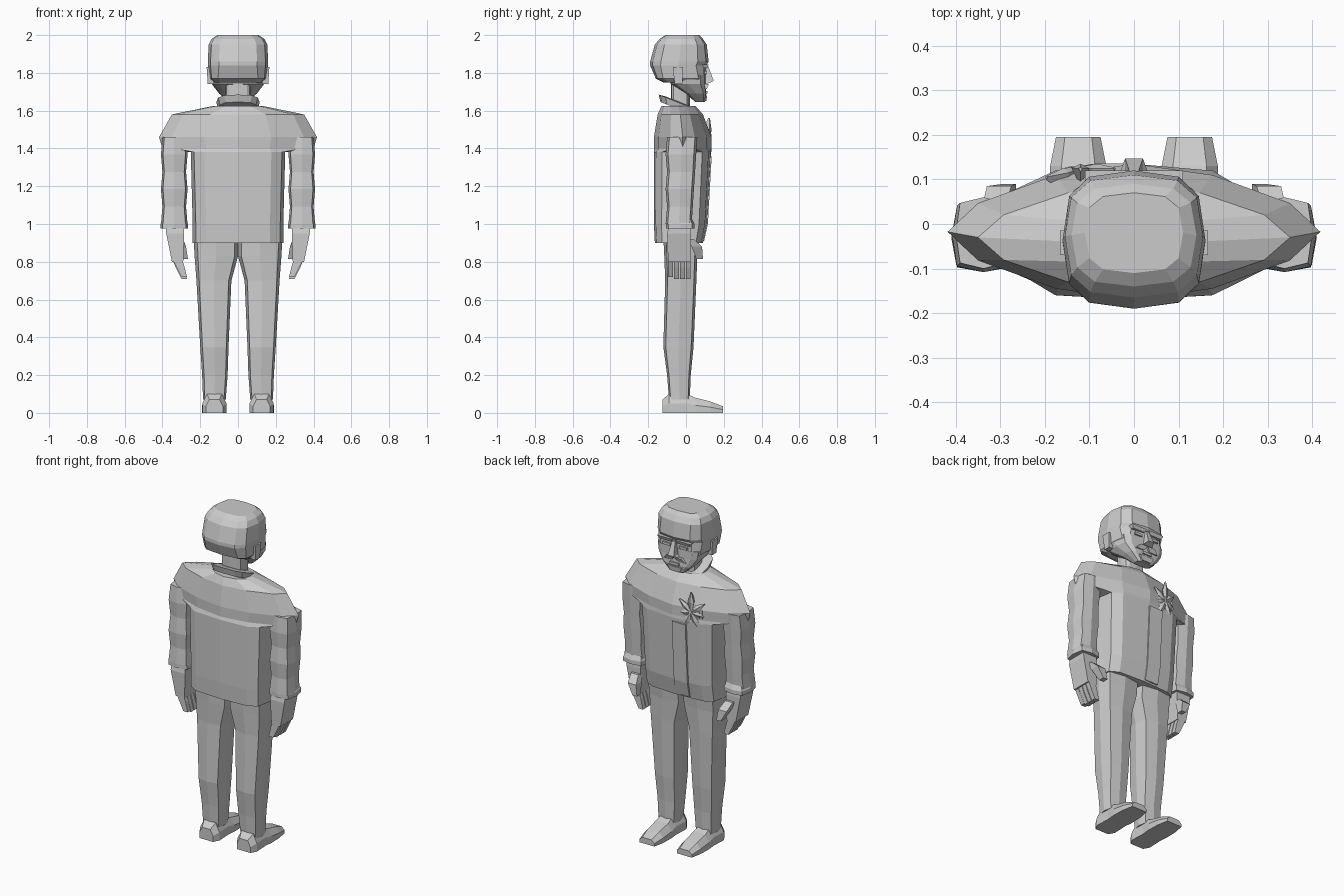
import bpy, bmesh
from math import sin, cos, pi, copysign
from mathutils import Vector

default_cube = bpy.data.objects.get("Cube")
if default_cube:
    bpy.data.objects.remove(default_cube)

tone = 0.6
grey = bpy.data.materials.new("plain_grey")
grey.use_nodes = True
grey.diffuse_color = (tone, tone, tone, 1)
shader = grey.node_tree.nodes["Principled BSDF"]
shader.inputs["Base Color"].default_value = grey.diffuse_color


def loft(name, rings, mirrored=False):
    """Skin closed rings of points, cap both ends, optionally mirror the part."""
    bm = bmesh.new()
    loops = [[bm.verts.new(point) for point in ring] for ring in rings]
    count = len(loops[0])
    for lower, upper in zip(loops, loops[1:]):
        for i in range(count):
            following = (i + 1) % count
            bm.faces.new((lower[i], lower[following], upper[following], upper[i]))
    bm.faces.new(loops[0])
    bm.faces.new(loops[-1])
    bmesh.ops.recalc_face_normals(bm, faces=bm.faces)
    mesh = bpy.data.meshes.new(name)
    bm.to_mesh(mesh)
    bm.free()
    mesh.materials.append(grey)
    part = bpy.data.objects.new(name, mesh)
    bpy.context.collection.objects.link(part)
    if mirrored:
        modifier = part.modifiers.new("Mirror", 'MIRROR')
        modifier.use_mirror_merge = False


def signed_power(value, power):
    return copysign(abs(value) ** power, value)


def ring(height, inner, outer, back, front, boxiness=4, sides=8):
    """Superellipse section: low boxiness is pointed, high is square."""
    centre = Vector(((inner + outer) / 2, (back + front) / 2, height))
    points = []
    for i in range(sides):
        angle = 2 * pi * i / sides
        x = signed_power(cos(angle), 2 / boxiness) * (outer - inner) / 2
        y = signed_power(sin(angle), 2 / boxiness) * (front - back) / 2
        points.append(centre + Vector((x, y, 0)))
    return points


def body_ring(height, width, back, front, boxiness=4):
    """Section that is symmetric about the middle of the figure."""
    return ring(height, -width, width, back, front, boxiness, sides=12)


def slab(height, inner, outer, back, front):
    """Rectangular section."""
    return [Vector((x, y, height)) for x, y in
            ((inner, back), (outer, back), (outer, front), (inner, front))]


# Jacket: boxy body that flares into wide, pointed shoulders
pointed = 1.6
loft("jacket", [
    body_ring(height=.9, width=.24, back=-.165, front=.09),
    body_ring(height=1, width=.24, back=-.17, front=.11),
    body_ring(height=1.38, width=.25, back=-.17, front=.13),
    body_ring(height=1.4, width=.4, back=-.17, front=.135, boxiness=pointed),
    body_ring(height=1.46, width=.418, back=-.17, front=.135, boxiness=pointed),
    body_ring(height=1.58, width=.35, back=-.15, front=.09, boxiness=pointed),
    body_ring(height=1.625, width=.13, back=-.13, front=.05, boxiness=2),
])
loft("jacket_placket", [
    slab(height, inner=-.09, outer=0, back=0, front=chest + .006)
    for height, chest in ((.91, .09), (1, .11), (1.36, .13))])

# Sleeves narrow gently and swell at the elbow; a flared cuff closes them
sleeve = []
for step in range(6):
    drop = step / 5
    swell = .008 * (step % 2)
    sleeve.append(ring(height=1.46 - .46 * drop, inner=.275 - swell, outer=.4 + swell,
                       back=-.1 - swell, front=.06 - .03 * drop))
loft("sleeve", sleeve, mirrored=True)
loft("cuff", [
    ring(height=1.03, inner=.28, outer=.39, back=-.09, front=.03),
    ring(height=1, inner=.265, outer=.41, back=-.105, front=.045),
    ring(height=.975, inner=.265, outer=.41, back=-.105, front=.045),
], mirrored=True)

# Hands: slab palm, four curled fingers, thumb to the front
loft("palm", [
    slab(height=1, inner=.29, outer=.38, back=-.09, front=.02),
    slab(height=.95, inner=.285, outer=.38, back=-.1, front=.025),
    slab(height=.8, inner=.29, outer=.35, back=-.095, front=.025),
], mirrored=True)
for number in range(4):
    back = -.094 + .031 * number
    front = back + .026
    tip = .71 + .01 * (number == 0)
    loft(f"finger_{number + 1}", [
        slab(height=.82, inner=.3, outer=.35, back=back, front=front),
        slab(height=tip + .06, inner=.285, outer=.33, back=back, front=front),
        slab(height=tip, inner=.27, outer=.3, back=back, front=front),
    ], mirrored=True)
loft("thumb", [
    slab(height=.92, inner=.29, outer=.34, back=0, front=.04),
    slab(height=.88, inner=.275, outer=.33, back=.03, front=.085),
    slab(height=.815, inner=.265, outer=.295, back=.055, front=.09),
], mirrored=True)

# Trousers: legs meet at the crotch, break at the knee and taper to the ankle
loft("trouser_leg", [
    ring(height=.93, inner=0, outer=.235, back=-.12, front=.07),
    ring(height=.83, inner=0, outer=.23, back=-.115, front=.06),
    ring(height=.7, inner=.035, outer=.22, back=-.11, front=.055),
    ring(height=.35, inner=.05, outer=.2, back=-.12, front=.04),
    ring(height=.2, inner=.055, outer=.19, back=-.1, front=.025),
    ring(height=.07, inner=.065, outer=.185, back=-.09, front=.02),
], mirrored=True)


def shoe_ring(along, width, top):
    """Flat-soled section with chamfered upper edges, across the foot."""
    middle = .125
    outline = ((-1, 0), (1, 0), (1, top / 2), (.6, top), (-.6, top), (-1, top / 2))
    return [Vector((middle + side * width, along, height)) for side, height in outline]


# Shoes run from heel to toe
loft("shoe", [
    shoe_ring(along=-.125, width=.045, top=.07),
    shoe_ring(along=-.09, width=.064, top=.1),
    shoe_ring(along=0, width=.06, top=.1),
    shoe_ring(along=.05, width=.065, top=.08),
    shoe_ring(along=.13, width=.063, top=.06),
    shoe_ring(along=.195, width=.05, top=.035),
], mirrored=True)

# Neck and a collar that dips towards the chest
loft("neck", [body_ring(height, width=.066, back=-.08, front=.02) for height in (1.6, 1.8)])
collar = [
    body_ring(height=1.61, width=.105, back=-.135, front=.05, boxiness=3),
    body_ring(height=1.645, width=.115, back=-.145, front=.06, boxiness=3),
    body_ring(height=1.65, width=.08, back=-.11, front=.03, boxiness=3),
]
for point in sum(collar, []):
    point.z -= .4 * (point.y + .045)
loft("collar", collar)

# Head: faceted skull and tapering jaw
loft("skull", [
    body_ring(height=1.75, width=.13, back=-.12, front=.1),
    body_ring(height=1.77, width=.15, back=-.16, front=.105),
    body_ring(height=1.84, width=.16, back=-.19, front=.108, boxiness=3),
    body_ring(height=1.86, width=.16, back=-.19, front=.12, boxiness=3),
    body_ring(height=1.95, width=.155, back=-.165, front=.11, boxiness=3),
    body_ring(height=1.98, width=.14, back=-.14, front=.09, boxiness=3),
    body_ring(height=2, width=.11, back=-.11, front=.07, boxiness=3),
])
loft("jaw", [
    body_ring(height=1.79, width=.146, back=-.1, front=.105),
    body_ring(height=1.74, width=.138, back=-.08, front=.105),
    body_ring(height=1.69, width=.1, back=0, front=.108),
    body_ring(height=1.645, width=.05, back=.05, front=.1),
])
loft("ear", [
    slab(height=1.74, inner=.13, outer=.16, back=-.06, front=-.02),
    slab(height=1.83, inner=.13, outer=.166, back=-.07, front=-.015),
], mirrored=True)

# Face details, all rooted inside the head
root = .05
loft("nose", [
    slab(height=1.745, inner=-.03, outer=.03, back=root, front=.12),
    slab(height=1.757, inner=-.02, outer=.02, back=root, front=.147),
    slab(height=1.835, inner=-.01, outer=.01, back=root, front=.118),
])
loft("brow", [
    slab(height=1.825, inner=.02, outer=.1, back=root, front=.112),
    slab(height=1.845, inner=.01, outer=.11, back=root, front=.12),
], mirrored=True)
loft("eye", [slab(height, inner=.03, outer=.08, back=root, front=.11)
             for height in (1.795, 1.81)], mirrored=True)
loft("moustache", [
    slab(height=1.715, inner=.02, outer=.075, back=root, front=.11),
    slab(height=1.74, inner=0, outer=.05, back=root, front=.12),
], mirrored=True)
loft("lower_lip", [slab(height, inner=-.03, outer=.03, back=root, front=.115)
                   for height in (1.69, 1.705)])
loft("chin_beard", [
    slab(height=1.65, inner=-.03, outer=.03, back=root, front=.108),
    slab(height=1.68, inner=-.05, outer=.05, back=root, front=.112),
])

# Corsage: pointed leaves fanned from a knot on the chest, with a ribbed frill
knot = Vector((-.12, .125, 1.44))
leaf_count = 7
for number in range(leaf_count):
    angle = pi / 2 + 2 * pi * number / leaf_count
    direction = Vector((cos(angle), 0, sin(angle)))
    across = Vector((-sin(angle), 0, cos(angle)))
    length = .06 + .06 * abs(sin(angle))
    leaf = []
    for reach, width in ((0, .008), (.5, .02), (1, .004)):
        middle = knot + direction * length * reach
        middle.y -= max(0, knot.x - middle.x) / 4
        lift = Vector((0, width / 2, 0))
        leaf.append([middle - across * width, middle + lift,
                     middle + across * width, middle - 4 * lift])
    loft(f"corsage_leaf_{number + 1}", leaf)
for number in range(5):
    side = -.185 + .016 * number
    surface = .11 + .005 * number
    loft(f"corsage_frill_{number + 1}", [
        slab(height, inner=side, outer=side + .01, back=root, front=surface)
        for height in (1.41, 1.46)])
